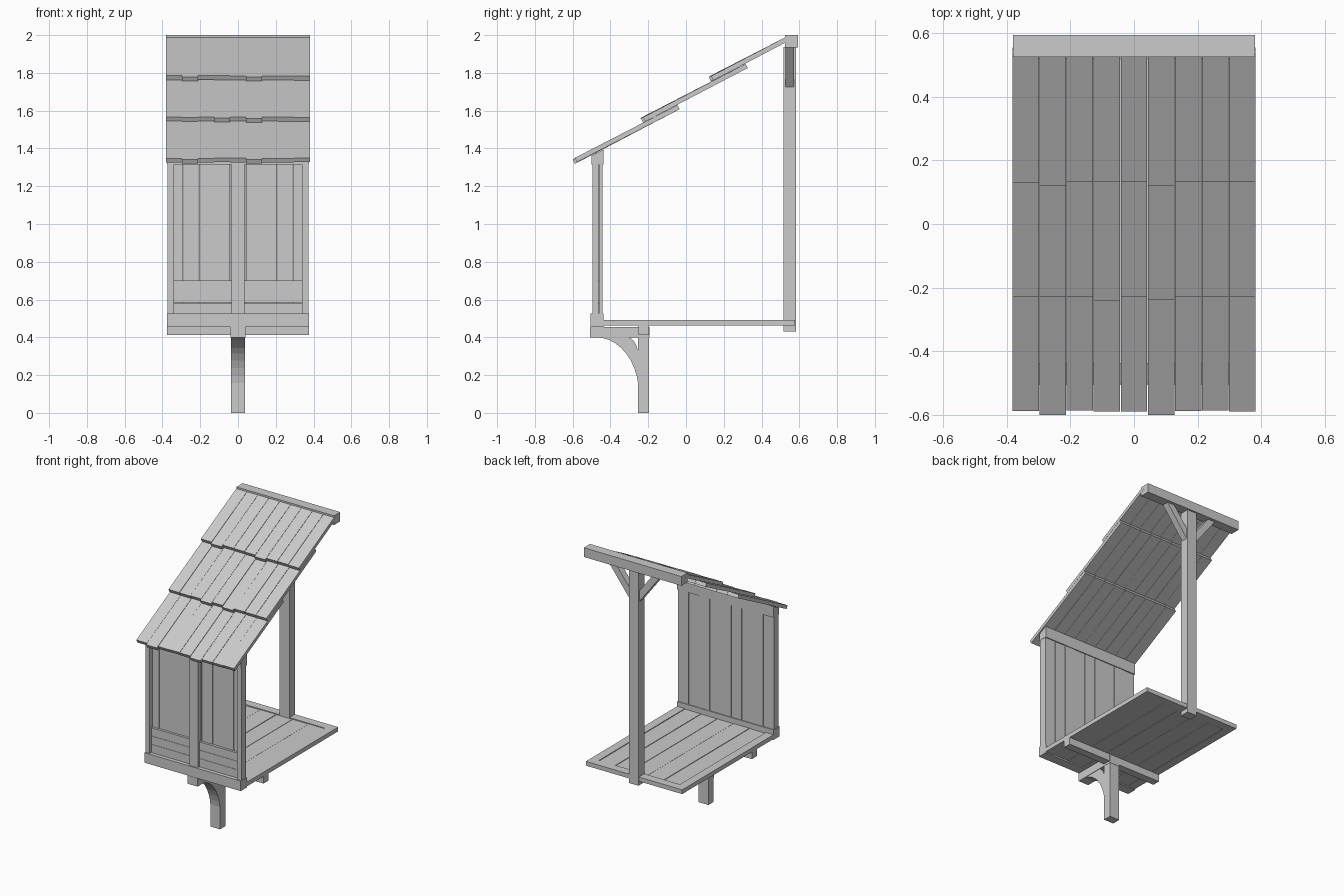
import bpy, bmesh, math, random
from mathutils import Vector

random.seed(4)
if "Cube" in bpy.data.objects:
    bpy.data.objects.remove(bpy.data.objects["Cube"], do_unlink=True)

GREY = (0.6, 0.6, 0.6, 1.0)
wood = bpy.data.materials.new("plain grey wood")
wood.use_nodes = True
wood.diffuse_color = GREY
wood.node_tree.nodes["Principled BSDF"].inputs["Base Color"].default_value = GREY


def prism(bm, profile, lo, hi, axis="x"):
    """Extrude a profile along x (profile is y,z) or along y (profile is x,z)."""
    def place(p, t):
        return Vector((t, p[0], p[1])) if axis == "x" else Vector((p[0], t, p[1]))
    a = [bm.verts.new(place(p, lo)) for p in profile]
    b = [bm.verts.new(place(p, hi)) for p in profile]
    bm.faces.new(a)
    bm.faces.new(b[::-1])
    n = len(profile)
    for i in range(n):
        j = (i + 1) % n
        bm.faces.new((a[i], b[i], b[j], a[j]))


def box(bm, x, y, z):
    prism(bm, [(y[0], z[0]), (y[1], z[0]), (y[1], z[1]), (y[0], z[1])], x[0], x[1])


def finish(bm, name):
    bmesh.ops.recalc_face_normals(bm, faces=bm.faces)
    mesh = bpy.data.meshes.new(name)
    bm.to_mesh(mesh)
    bm.free()
    mesh.materials.append(wood)
    obj = bpy.data.objects.new(name, mesh)
    bpy.context.collection.objects.link(obj)
    return obj


def beam(name, x, y, z):
    bm = bmesh.new()
    box(bm, x, y, z)
    return finish(bm, name)


HALF = 0.375
COLUMNS = 9

# Roof: three overlapping rows of sloped planks, a few hanging lower
tilt = math.radians(27.4)
along = Vector((math.cos(tilt), math.sin(tilt)))
up = Vector((-along.y, along.x))
plank = 0.763 / COLUMNS
rows = [("lower", 0.61, (1, 5)), ("middle", 0.61, (3, 5)), ("upper", 0.46, (1, 5))]
for r, (label, length, low) in enumerate(rows):
    bm = bmesh.new()
    start = Vector((-0.575 + 0.36 * r, 1.327 + 0.218 * r))
    for c in range(COLUMNS):
        s = start - along * (0.015 if c in low else random.uniform(0, 0.003))
        s = s + up * random.uniform(-0.002, 0.002)
        e = start + along * length
        x0 = -0.3815 + c * plank
        prism(bm, [s, e, e + up * 0.025, s + up * 0.025], x0 + 0.0008, x0 + plank - 0.0008)
    finish(bm, label + "_roof_planks")

# Ridge beam, rear post and its two diagonal braces
beam("ridge_beam", (-0.38, 0.38), (0.525, 0.594), (1.935, 2.0))
beam("rear_post", (-0.038, 0.038), (0.516, 0.582), (0.432, 1.937))
bm = bmesh.new()
for side in (-1, 1):
    profile = [(0.03, 1.715), (0.2, 1.937), (0.143, 1.937), (0.03, 1.79)]
    prism(bm, [(side * px, pz) for px, pz in profile], 0.527, 0.573, "y")
finish(bm, "rear_post_braces")

# Front wall: sloped head beam, sill, uprights, vertical planks, low boards
bm = bmesh.new()
prism(bm, [(-0.5, 1.315), (-0.437, 1.315), (-0.437, 1.394), (-0.5, 1.362)], -HALF, HALF)
finish(bm, "wall_head_beam")
beam("wall_sill", (-HALF, HALF), (-0.505, -0.437), (0.455, 0.525))

bm = bmesh.new()
for side in (-1, 1):
    for inner, outer in ((0.001, 0.035), (0.34, 0.373)):
        x = sorted((side * inner, side * outer))
        box(bm, x, (-0.496, -0.462), (0.52, 1.32))
finish(bm, "wall_uprights")

bm = bmesh.new()
width = 0.746 / COLUMNS
for c in range(COLUMNS):
    x0 = -0.373 + c * width
    d = random.uniform(-0.002, 0.002)
    box(bm, (x0 + 0.001, x0 + width - 0.001), (-0.461 + d, -0.443 + d), (0.52, 1.32))
finish(bm, "wall_planks")

bm = bmesh.new()
for side in (-1, 1):
    for i in range(3):
        z = 0.525 + i * 0.059
        x = sorted((side * 0.034, side * 0.341))
        box(bm, x, (-0.478, -0.458), (z, z + 0.0575))
finish(bm, "wall_low_boards")

# Floor: a border frame around planks running front to back
bm = bmesh.new()
for side in (-1, 1):
    box(bm, sorted((side * 0.315, side * HALF)), (-0.44, 0.578), (0.462, 0.492))
box(bm, (-0.315, 0.315), (0.518, 0.578), (0.462, 0.492))
finish(bm, "floor_border")

bm = bmesh.new()
width = 0.63 / 5
for c in range(5):
    x0 = -0.315 + c * width
    d = random.uniform(-0.002, 0.002)
    box(bm, (x0 + 0.0015, x0 + width - 0.0015), (-0.44, 0.516), (0.464 + d, 0.487 + d))
finish(bm, "floor_planks")

# Support under the floor: cross beam, arm, short post and curved bracket
beam("support_cross_beam", (-HALF, HALF), (-0.252, -0.197), (0.412, 0.463))
beam("support_arm", (-0.04, 0.04), (-0.507, -0.193), (0.398, 0.456))
beam("support_post", (-0.038, 0.038), (-0.254, -0.195), (0.0, 0.4))


def arc(y_span, z_span, steps):
    """Quarter curve from under the arm down to the post face."""
    pts = []
    for i in range(steps + 1):
        a = math.pi / 2 * i / steps
        pts.append((-0.25 - y_span * (1 - math.sin(a)), 0.4 - z_span * (1 - math.cos(a))))
    return pts


bm = bmesh.new()
outer = arc(0.225, 0.295, 10)
inner = arc(0.06, 0.115, 6)
# Strip of matching steps keeps the bracket faces clean
inner = arc(0.06, 0.115, 10)
for i in range(10):
    prism(bm, [outer[i], outer[i + 1], inner[i + 1], inner[i]], -0.037, 0.037)
bmesh.ops.remove_doubles(bm, verts=bm.verts, dist=0.0001)
pairs = {}
for f in bm.faces:
    pairs.setdefault(frozenset(f.verts), []).append(f)
inside = [f for group in pairs.values() if len(group) > 1 for f in group]
bmesh.ops.delete(bm, geom=inside, context="FACES")
bracket = finish(bm, "curved_bracket")
bpy.ops.object.select_all(action="DESELECT")
bracket.select_set(True)
bpy.context.view_layer.objects.active = bracket
bpy.ops.object.shade_smooth_by_angle(angle=math.radians(30))
